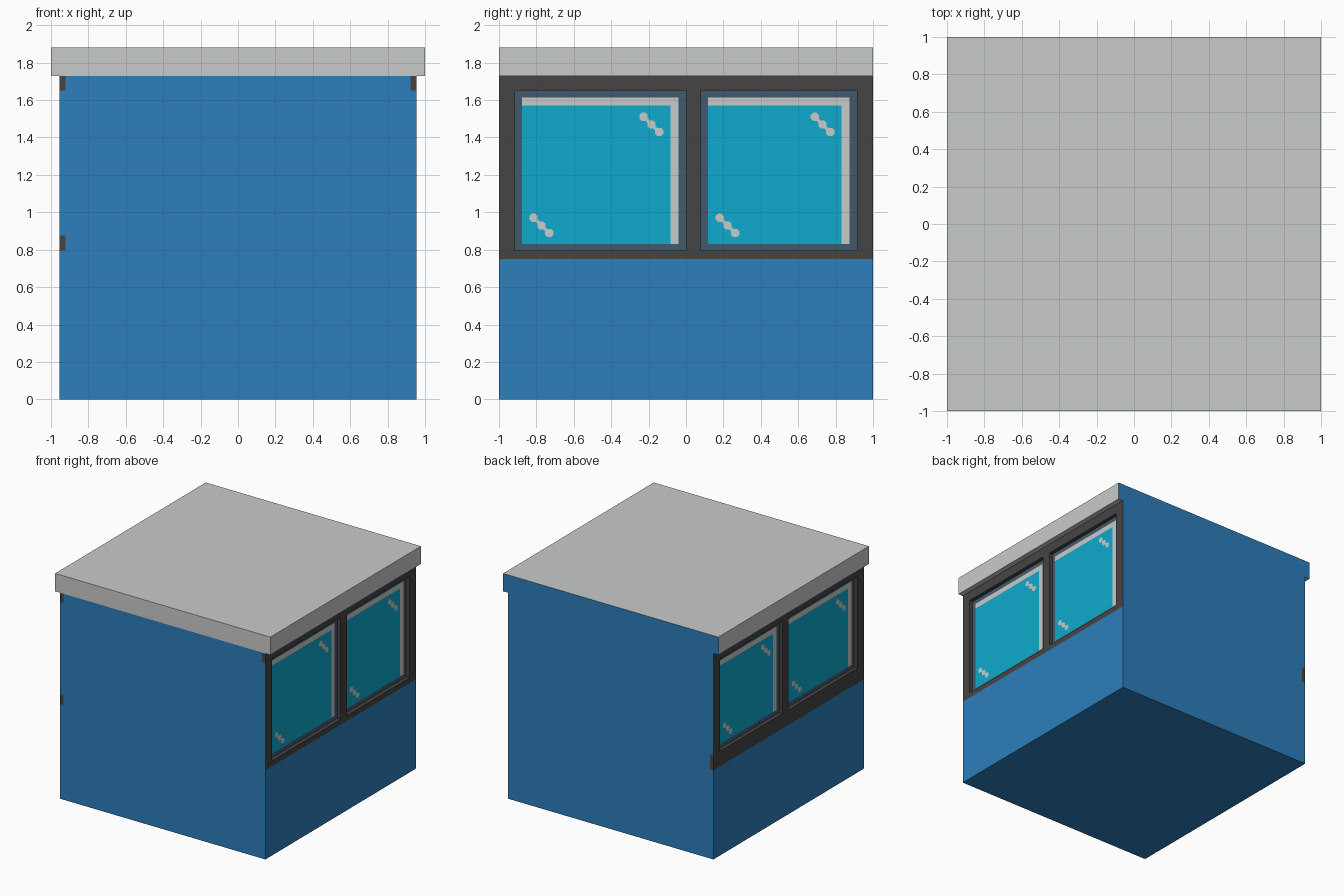
import bpy, bmesh, math
from mathutils import Vector

if "Cube" in bpy.data.objects:
    bpy.data.objects.remove(bpy.data.objects["Cube"])


def srgb(r, g, b):
    lin = [c / 255 / 12.92 if c <= 10 else ((c / 255 + 0.055) / 1.055) ** 2.4 for c in (r, g, b)]
    return (*lin, 1.0)


MATS = []
for name, rgb in [("wall_blue", (44, 126, 187)), ("frame_dark", (69, 69, 69)),
                  ("trim_slate", (66, 90, 108)), ("glass_cyan", (14, 170, 205)),
                  ("pale_grey", (201, 203, 202))]:
    m = bpy.data.materials.new(name)
    m.diffuse_color = srgb(*rgb)
    m.use_nodes = True
    m.node_tree.nodes["Principled BSDF"].inputs["Base Color"].default_value = m.diffuse_color
    MATS.append(m)
BLUE, DARK, SLATE, CYAN, GREY = range(5)


def finish(name, bm):
    me = bpy.data.meshes.new(name)
    bm.to_mesh(me)
    bm.free()
    for m in MATS:
        me.materials.append(m)
    ob = bpy.data.objects.new(name, me)
    bpy.context.collection.objects.link(ob)
    return ob


def box(bm, lo, hi):
    verts = bmesh.ops.create_cube(bm, size=1)["verts"]
    for v in verts:
        v.co = Vector([lo[i] if v.co[i] < 0 else hi[i] for i in range(3)])


HALF, DEPTH, EAVE, RIDGE = 0.955, 0.032, 1.73, 1.88
WINDOWS = [(-0.915, 0.0), (0.08, 0.915)]      # y spans, same on both sides
FLOOR = {1: 0.795, -1: 0.875}                 # window bottom on each side
TOP = 1.65

# Cabin body, cut along the frame lines
bm = bmesh.new()
box(bm, (-HALF, -1, 0), (HALF, 1, EAVE))
cuts = [(0, -HALF + DEPTH), (0, HALF - DEPTH)]
cuts += [(1, y) for span in WINDOWS for y in span]
cuts += [(2, z) for z in (0.75, 0.795, 0.875, TOP)]
for axis, pos in cuts:
    co, no = Vector(), Vector()
    co[axis], no[axis] = pos, 1
    bmesh.ops.bisect_plane(bm, geom=bm.verts[:] + bm.edges[:] + bm.faces[:],
                           plane_co=co, plane_no=no)

# Dark window band on the sides and the rail ends on front and back
for f in bm.faces:
    c, n = f.calc_center_median(), f.normal
    edge = abs(c.x) > HALF - DEPTH
    if abs(n.x) > 0.5:
        dark = c.z > 0.75
    elif n.y < -0.5:
        dark = edge and (c.z > TOP or (c.x < 0 and 0.795 < c.z < 0.875))
    else:
        dark = n.y > 0.5 and edge and c.x < 0 and 0.75 < c.z < 0.875
    f.material_index = DARK if dark else BLUE

# Recessed window openings with slate trim
for side in (1, -1):
    for y0, y1 in WINDOWS:
        bm.normal_update()
        faces = []
        for f in bm.faces:
            c = f.calc_center_median()
            if f.normal.x * side > 0.5 and y0 < c.y < y1 and FLOOR[side] < c.z < TOP:
                faces.append(f)
        walls = bmesh.ops.inset_region(bm, faces=faces, thickness=0, depth=-DEPTH,
                                       use_even_offset=True)["faces"]
        for f in walls:
            f.material_index = DARK
        for f in faces:
            f.material_index = SLATE
finish("cabin_body", bm)

# Roof slab with a blue back edge
bm = bmesh.new()
box(bm, (-1, -1, EAVE), (1, 1, RIDGE))
bm.normal_update()
for f in bm.faces:
    f.material_index = BLUE if f.normal.y > 0.5 else GREY
finish("roof_slab", bm)


def plate(bm, side, lift, pts, mat):
    """Flat outward-facing polygon; pts are (u, z), u runs right as seen from outside."""
    x = side * (HALF - DEPTH + lift)
    f = bm.faces.new([bm.verts.new((x, side * u, z)) for u, z in pts])
    f.material_index = mat


def rect(u0, u1, z0, z1):
    return [(u0, z0), (u1, z0), (u1, z1), (u0, z1)]


def glint(bm, side, u, z):
    # Three dots on a thin diagonal line
    for k in (-1, 0, 1):
        cu, cz = u + 0.042 * k, z - 0.041 * k
        plate(bm, side, 0.005, [(cu + 0.024 * math.cos(math.pi * (i + 0.5) / 4),
                                 cz + 0.024 * math.sin(math.pi * (i + 0.5) / 4))
                                for i in range(8)], GREY)
    w, d = 0.006, 0.04
    plate(bm, side, 0.004, [(u - d - w, z + d - w), (u + d - w, z - d - w),
                            (u + d + w, z - d + w), (u - d + w, z + d + w)], GREY)


# Glass panes with pale highlights
for side, label in ((1, "right"), (-1, "left")):
    for i, span in enumerate(WINDOWS):
        u0, u1 = sorted(side * y for y in span)
        u0, u1 = u0 + 0.037, u1 - 0.04
        z0, z1 = FLOOR[side] + 0.035, TOP - 0.037
        bm = bmesh.new()
        plate(bm, side, 0.002, rect(u0, u1 - 0.043, z0, z1 - 0.043), CYAN)
        plate(bm, side, 0.002, rect(u0, u1, z1 - 0.043, z1), GREY)
        plate(bm, side, 0.002, rect(u1 - 0.043, u1, z0, z1 - 0.043), GREY)
        glint(bm, side, u1 - 0.145, 1.47)
        glint(bm, side, u0 + 0.105, z0 + 0.10)
        finish(f"{label}_window_glass_{i + 1}", bm)
